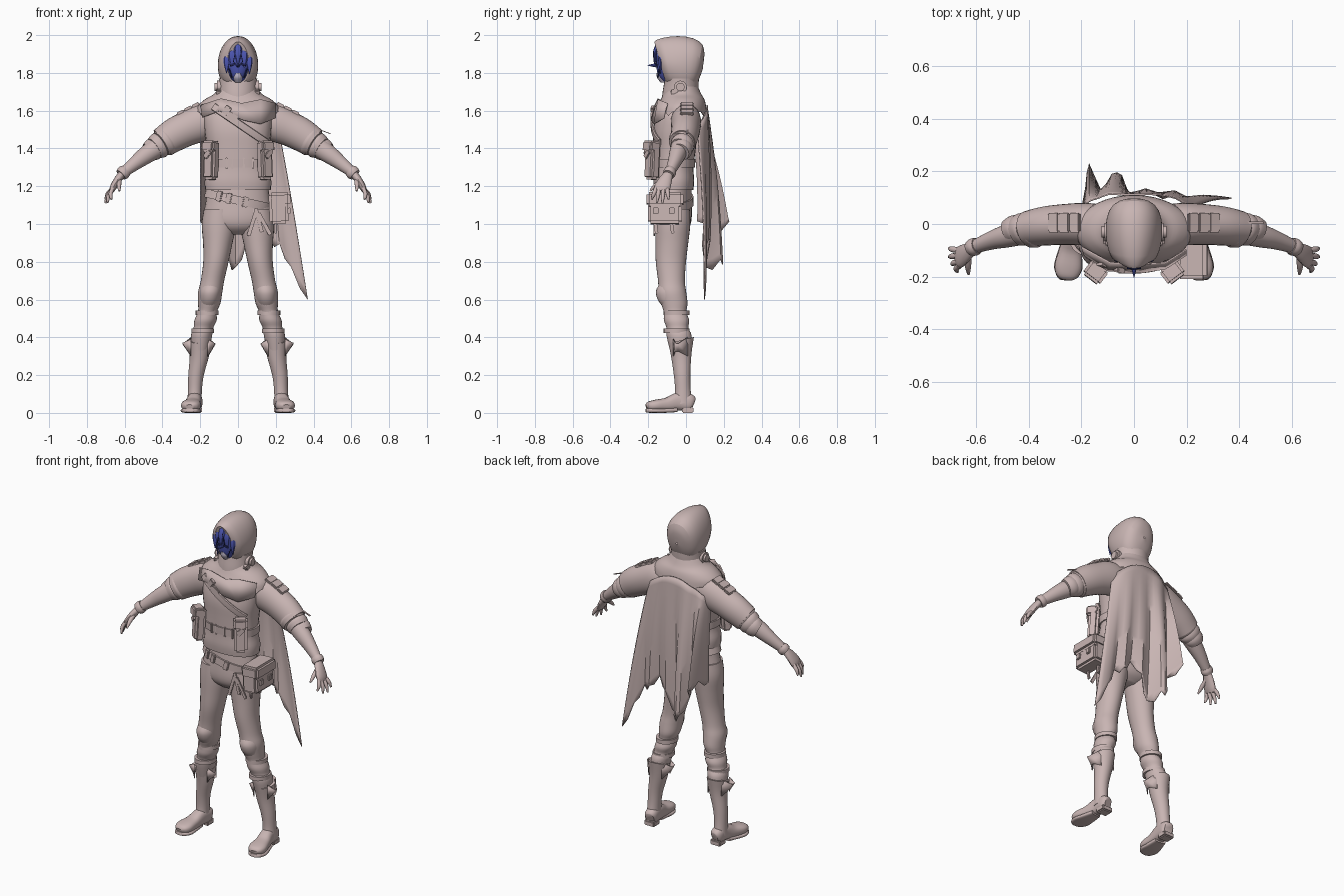
import bpy, bmesh, math
from mathutils import Vector, Matrix


def material(name, rgb):
    m = bpy.data.materials.new(name)
    m.diffuse_color = (*rgb, 1)
    return m


CLAY = material("dusty_pink", (0.58, 0.46, 0.45))
BLUE = material("mask_blue", (0.075, 0.095, 0.45))
DARK = material("dark_blue", (0.02, 0.025, 0.12))
PALE = material("pale_lilac", (0.55, 0.5, 0.62))


def finish(name, bm, mat=CLAY):
    bmesh.ops.recalc_face_normals(bm, faces=bm.faces)
    me = bpy.data.meshes.new(name)
    bm.to_mesh(me)
    bm.free()
    me.materials.append(mat)
    ob = bpy.data.objects.new(name, me)
    bpy.context.collection.objects.link(ob)
    return ob


def spline(rows, sub):
    """Catmull-Rom through rows of equal length."""
    out, last = [], len(rows) - 1
    for i in range(last):
        q = [rows[max(0, min(last, i + k))] for k in (-1, 0, 1, 2)]
        for s in range(sub):
            t = s / sub
            out.append([0.5 * (2 * b + (c - a) * t + (2 * a - 5 * b + 4 * c - d) * t * t
                               + (3 * b - a - 3 * c + d) * t ** 3) for a, b, c, d in zip(*q)])
    return out + [list(rows[-1])]


def tube(name, rows, flat=False, n=28, sub=4, side=1, caps=True, mat=CLAY, power=1.0, jag=0.0, shear=0.0):
    """Loft of ellipses (x, y, z, radius_a, radius_b); a lies along y, or along z if the path runs in y."""
    rows = spline(rows, sub) if sub > 1 else rows
    ctr = [Vector(r[:3]) for r in rows]
    bm, rings = bmesh.new(), []
    for i, r in enumerate(rows):
        t = (ctr[min(i + 1, len(rows) - 1)] - ctr[max(i - 1, 0)]).normalized()
        if flat:
            t = Vector((0, 0, 1))
        ref = Vector((0, 0, 1)) if abs(t.y) > 0.9 else Vector((0, 1, 0))
        a = (ref - t * ref.dot(t)).normalized()
        b = t.cross(a)
        ring = []
        for k in range(n):
            th = 2 * math.pi * k / n
            c, s = math.cos(th), math.sin(th)
            c, s = (math.copysign(abs(v) ** power, v) for v in (c, s))
            p = ctr[i] + a * c * r[3] + b * s * r[4]
            p.z += shear * (p.y - ctr[i].y)
            if jag and i == len(rows) - 1:
                p.z += jag * (1 if k % 3 else -1)
            ring.append(bm.verts.new((p.x * side, p.y, p.z)))
        rings.append(ring)
    for r0, r1 in zip(rings, rings[1:]):
        for k in range(n):
            bm.faces.new((r0[k], r0[(k + 1) % n], r1[(k + 1) % n], r1[k]))
    if caps:
        bm.faces.new(rings[0])
        bm.faces.new(rings[-1])
    return finish(name, bm, mat)


def box(name, loc, size, rot=(0, 0, 0), bevel=0.008, mat=CLAY):
    bm = bmesh.new()
    bmesh.ops.create_cube(bm, size=1, matrix=Matrix.Diagonal((*size, 1)))
    if bevel:
        bmesh.ops.bevel(bm, geom=bm.edges[:], offset=bevel, segments=2, affect='EDGES')
    ob = finish(name, bm, mat)
    ob.location, ob.rotation_euler = loc, rot
    return ob


def sheet(name, grid, thick=0.006):
    bm = bmesh.new()
    vs = [[bm.verts.new(p) for p in row] for row in grid]
    for a, b in zip(vs, vs[1:]):
        for k in range(len(a) - 1):
            bm.faces.new((a[k], a[k + 1], b[k + 1], b[k]))
    ob = finish(name, bm)
    ob.modifiers.new("thickness", 'SOLIDIFY').thickness = thick
    return ob


# torso: tunic, its waistband, trousers seat
tube("tunic", [(0, -.03, 1.66, .07, .1), (0, -.04, 1.59, .11, .175), (0, -.055, 1.5, .118, .178),
               (0, -.06, 1.4, .112, .165), (0, -.065, 1.3, .105, .163), (0, -.065, 1.23, .108, .176),
               (0, -.065, 1.18, .104, .174)], True, power=.85)
tube("waistband", [(0, -.064, 1.3, .112, .17), (0, -.064, 1.345, .114, .172)], True, sub=1, power=.85)
for x in (-.06, -.03, .03, .08):
    box("band_loop", (x, -.172, 1.322), (.012, .012, .06), bevel=.003)
tube("trouser_seat", [(0, -.065, 1.2, .095, .16), (0, -.068, 1.12, .098, .17), (0, -.07, 1.03, .1, .182),
                      (0, -.07, .98, .085, .15), (0, -.07, .945, .045, .08)], True)

# tilted belt with buckle and loops
belt = tube("belt", [(0, 0, -.022, .108, .18), (0, 0, .022, .106, .178)], True, sub=1)
belt.location, belt.rotation_euler = (0, -.067, 1.125), (0, .22, 0)
for x in (-.1, -.05, .04):
    box("belt_buckle", (x, -.067 - .108 * math.sqrt(1 - (x / .18) ** 2), 1.125 - .22 * x),
        (.03, .018, .055), (0, .22, x * 3), .004)

# chest strap following the tunic front
def front(x, z):
    return (x, -.057 - .123 * math.sqrt(max(0, 1 - (x / .2) ** 2)), z)
tube("chest_strap", [(*front(x / 100, 1.52 - .0068 * (x - 2)), .008, .02) for x in range(-13, 19, 4)], n=8, power=.4)
box("strap_buckle", front(-.03, 1.565), (.055, .02, .04), (0, .6, 0), .004)
box("strap_clip", front(-.06, 1.6), (.035, .02, .05), (0, .6, -.2), .004)

for s, tag in ((1, "left"), (-1, "right")):
    # leg, knee pad, gathered cloth
    tube("leg_" + tag, [(.095, -.07, 1.08, .09, .085), (.1, -.07, 1.0, .093, .092), (.107, -.075, .9, .087, .078),
                        (.117, -.08, .8, .08, .067), (.135, -.077, .7, .071, .062), (.147, -.072, .64, .073, .064),
                        (.152, -.062, .58, .07, .059), (.162, -.058, .535, .06, .05), (.172, -.05, .49, .067, .059),
                        (.183, -.045, .45, .058, .052), (.193, -.037, .41, .066, .056), (.2, -.03, .33, .055, .046)],
         True, side=s)
    tube("knee_pad_" + tag, [(.142, -.086, .69, .05, .045), (.147, -.09, .645, .069, .056), (.15, -.082, .6, .068, .053),
                             (.153, -.075, .565, .05, .043)], True, side=s, n=20)
    for z, x in ((.53, .164), (.435, .187)):
        tube("shin_strap_" + tag, [(x, -.05, z - .012, .068, .06), (x, -.05, z + .012, .068, .06)], True, sub=1, side=s)
    # boot shaft, flared ears, foot, soles
    tube("boot_shaft_" + tag, [(.202, -.025, .385, .067, .062), (.205, -.024, .3, .053, .051), (.222, -.02, .2, .043, .041),
                               (.228, -.017, .12, .041, .037), (.23, -.018, .05, .05, .038)], True, side=s, shear=.25)
    for x0, x1 in ((.25, .295), (.162, .125)):
        sheet("boot_ear_" + tag, [[(x0 * s, -.07, .39), (x1 * s, -.06, .37), (x1 * s, -.04, .365), (x0 * s, .01, .4)],
                                  [(x0 * s, -.07, .3)] + [((x0 * .65 + x1 * .35) * s, y, .325) for y in (-.06, -.04)]
                                  + [(x0 * s, .01, .3)]])
    tube("foot_" + tag, [(.222, .038, .05, .03, .025), (.225, .02, .055, .045, .037), (.23, -.04, .06, .048, .038),
                         (.24, -.1, .045, .036, .044), (.249, -.16, .04, .03, .052), (.254, -.195, .036, .024, .042),
                         (.256, -.21, .032, .012, .022)], side=s, power=.8)
    tube("sole_" + tag, [(.236, -.05, .016, .012, .034), (.245, -.12, .012, .012, .048), (.25, -.165, .012, .012, .054),
                         (.255, -.2, .013, .012, .04), (.256, -.213, .014, .01, .022)], side=s, power=.6)
    box("heel_" + tag, (.226 * s, .01, .016), (.07, .062, .032), bevel=.006)

    # short sleeve with rolled folds, shoulder plates
    tube("sleeve_" + tag, [(.1, 0, 1.56, .07, .075), (.18, 0, 1.54, .08, .098), (.27, -.002, 1.505, .077, .092),
                           (.34, -.008, 1.47, .074, .088), (.4, -.018, 1.43, .068, .08)], side=s)
    for x, z, r in ((.385, 1.438, .08), (.42, 1.415, .07), (.45, 1.395, .06)):
        tube("sleeve_fold_" + tag, [(x - .024, -.014, z + .015, r * .8, r * .9), (x, -.02, z, r * .9, r),
                                    (x + .024, -.03, z - .015, r * .8, r * .85)], side=s)
    for x, z in ((.225, 1.63), (.265, 1.612), (.305, 1.59)):
        box("shoulder_plate_" + tag, (x * s, .005, z), (.045, .075, .016), (0, .48 * s, 0), .005)
    # forearm, wristband, hand
    tube("forearm_" + tag, [(.4, -.025, 1.425, .05, .055), (.48, -.045, 1.37, .044, .048), (.54, -.062, 1.325, .035, .038),
                            (.615, -.09, 1.265, .024, .025)], side=s)
    tube("wristband_" + tag, [(.594, -.082, 1.283, .03, .033), (.607, -.087, 1.272, .034, .037),
                              (.62, -.093, 1.26, .03, .032)], side=s)
    tube("palm_" + tag, [(.61, -.09, 1.27, .022, .02), (.636, -.108, 1.235, .035, .02), (.66, -.125, 1.195, .042, .018),
                         (.67, -.132, 1.172, .034, .012)], side=s, n=16)
    for y, tx, ty, tz in ((-.1, .702, -.092, 1.13), (-.12, .702, -.125, 1.11), (-.142, .69, -.155, 1.112), (-.158, .67, -.182, 1.13)):
        tube("finger_" + tag, [(.663, y, 1.19, .011, .011), ((.663 + tx) / 2 + .008, (y + ty) / 2, (1.19 + tz) / 2, .011, .011),
                               (tx, ty, tz, .005, .005)], side=s, n=10)
    tube("thumb_" + tag, [(.628, -.118, 1.235, .013, .013), (.63, -.16, 1.205, .012, .012),
                          (.628, -.19, 1.175, .005, .005)], side=s, n=10)

    # chest pouches
    box("chest_pouch_" + tag, (.142 * s, -.178, 1.335), (.075, .06, .2), (-.06, 0, .65 * s), .014)
    box("pouch_flap_" + tag, (.146 * s, -.184, 1.41), (.08, .066, .06), (-.06, 0, .65 * s), .01)
    box("pouch_tab_" + tag, (.162 * s, -.207, 1.37), (.03, .01, .05), (0, .785, .65 * s), .003)
    # round hood clasps
    for r, x in ((.034, .1), (.022, .112)):
        tube("hood_clasp_" + tag, [(x - .02, -.03, 1.725, r, r), (x + .012, -.03, 1.725, r, r)], sub=1, side=s, n=20)
    box("clasp_tab_" + tag, (.1 * s, -.06, 1.7), (.03, .04, .03), (.4, 0, 0), .006)

# hip satchel with lid, buckles and hanging straps
box("satchel", (.215, -.112, 1.075), (.1, .18, .15), (0, -.05, 0), .014)
box("satchel_lid", (.22, -.112, 1.13), (.115, .195, .075), (0, -.05, 0), .014)
for y in (-.16, -.075):
    box("satchel_buckle", (.272, y, 1.07), (.014, .03, .035), bevel=.004)
    box("satchel_strap", (.2, y, .985), (.012, .018, .07), (.15, 0, 0), .003)
for x, z, r in ((.075, 1.0, .3), (.11, 1.02, -.25), (.14, 1.0, -.5)):
    box("torn_tie", (x, -.168, z), (.02, .008, .13), (0, r, 0), .002)

# shoulder mantle, neck collar
tube("mantle", [(0, -.02, 1.735, .08, .095), (0, -.02, 1.69, .1, .125), (0, -.018, 1.66, .115, .175),
                (0, -.022, 1.625, .128, .212), (0, -.026, 1.585, .136, .222)], True, n=36, caps=False, jag=.012)
tube("collar", [(0, -.03, 1.63, .1, .1), (0, -.03, 1.69, .095, .1), (0, -.025, 1.74, .092, .1),
                (0, -.022, 1.77, .09, .102)], True)
sheet("front_scarf", [[(-.2, -.09, 1.63), (-.09, -.15, 1.665), (.02, -.155, 1.64), (.12, -.15, 1.66), (.2, -.1, 1.64)],
                      [(-.19, -.12, 1.565), (-.1, -.18, 1.6), (.03, -.187, 1.55), (.12, -.172, 1.53), (.2, -.12, 1.56)]])

# hood: arches from the slanted rim to the closed back
hood_rows = [(-.115, 1.85, .095, .068), (-.15, 1.852, .112, .082), (-.1, 1.85, .138, .1), (-.035, 1.847, .152, .11),
             (.03, 1.842, .146, .106), (.068, 1.835, .12, .085), (.085, 1.83, .07, .05), (.09, 1.83, .005, .005)]
hood = tube("hood", [(0, y, z, a, b) for y, z, a, b in hood_rows], n=40, sub=1, caps=False, power=.92)
for v in hood.data.vertices:
    w = max(0, min(1, (.03 - v.co.y) / .16))
    v.co.y -= .32 * w * (v.co.z - 1.85)
    v.co.x *= 1 - .25 * max(0, (v.co.z - 1.85) / .15) * w
m = hood.modifiers.new("rounding", 'SUBSURF')
m.levels = m.render_levels = 1

# masked face, locks of hair, beak and chin
tube("mask", [(0, -.09, 1.745, .02, .02), (0, -.1, 1.78, .045, .045), (0, -.1, 1.84, .058, .068),
              (0, -.1, 1.9, .06, .07), (0, -.1, 1.95, .04, .045)], True, mat=BLUE)
for x, z0, z1 in ((-.058, 1.92, 1.8), (-.032, 1.945, 1.83), (0, 1.955, 1.84), (.032, 1.945, 1.825), (.058, 1.92, 1.795)):
    y = -.155 + abs(x) * .5
    tube("hair_lock", [(x * .7, y + .01, z0, .012, .018), (x, y - .008, (z0 + z1) / 2 + .01, .012, .02),
                       (x * 1.05, y - .01, z1, .002, .002)], n=8, mat=BLUE)
for s in (1, -1):
    box("eye_slit", (.028 * s, -.158, 1.845), (.032, .008, .012), (0, .3 * s, .35 * s), .002, DARK)
    box("brow_line", (.018 * s, -.167, 1.89), (.004, .008, .07), (0, -.2 * s, 0), .001, DARK)
    box("cheek_line", (.04 * s, -.145, 1.8), (.005, .008, .05), (0, .35 * s, .5 * s), .001, DARK)
tube("beak", [(0, -.15, 1.84, .012, .012), (0, -.18, 1.84, .007, .007), (0, -.203, 1.84, .001, .001)], n=8, mat=BLUE)
tube("chin_guard", [(0, -.115, 1.75, .02, .015), (0, -.125, 1.775, .028, .025), (0, -.13, 1.8, .026, .018)], True, n=12, mat=PALE)

# long torn cape: columns run from a shoulder point to a hem point
columns = [(-.2, .03, -.2, .06, 1.0), (-.19, .07, -.185, .14, 1.03), (-.17, .09, -.17, .23, 1.0), (-.14, .1, -.125, .13, .93),
           (-.1, .115, -.085, .19, .81), (-.06, .115, -.045, .185, .8), (-.02, .115, -.01, .1, .76), (.03, .115, .05, .13, .9),
           (.08, .115, .11, .1, .97), (.12, .11, .17, .12, .9), (.16, .1, .22, .09, .88), (.19, .08, .28, .11, .76),
           (.21, .06, .37, .1, .6)]
cols = spline(columns, 2)
rows = 18
grid = []
for j in range(rows + 1):
    t = j / rows
    grid.append([(a + (c - a) * t ** .9, b + (d - b) * t + .012 * math.sin(math.pi * t),
                  1.63 - .15 * (a / .25) ** 2 + (z - 1.63 + .15 * (a / .25) ** 2) * t
                  + (.014 * (-1) ** i if j == rows and i < len(cols) - 1 else 0))
                 for i, (a, b, c, d, z) in enumerate(cols)])
sheet("cape", grid)
# loose thread strip at the left shoulder
box("loose_strip", (.43, .005, 1.5), (.13, .01, .004), (0, .36, 0), 0)

# smooth shading with crisp edges
bpy.ops.object.select_all(action='SELECT')
bpy.context.view_layer.objects.active = belt
bpy.ops.object.shade_smooth_by_angle(angle=math.radians(38))
